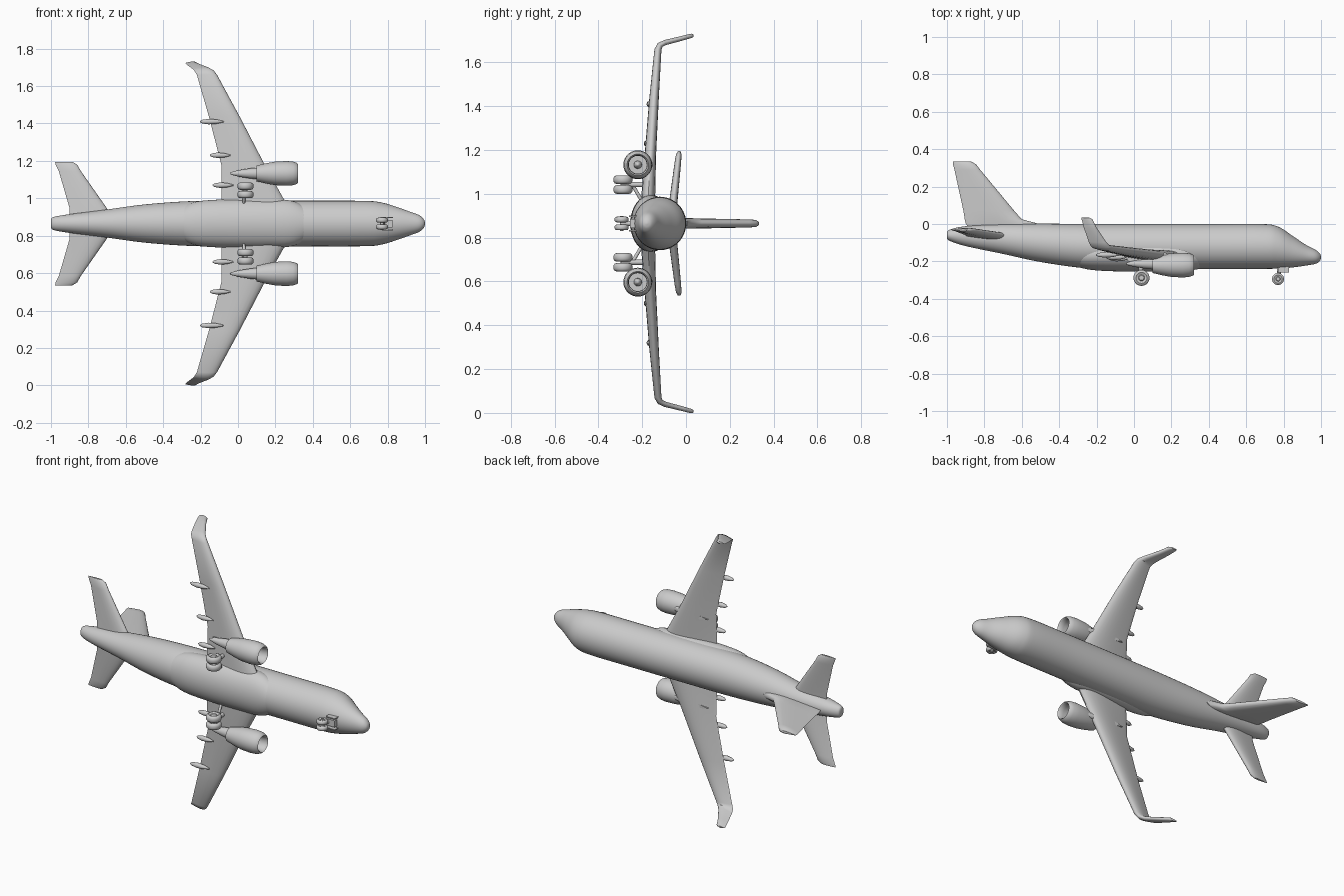
import bpy, bmesh, math
from mathutils import Vector

if "Cube" in bpy.data.objects:
    bpy.data.objects.remove(bpy.data.objects["Cube"])

MID = 0.865  # height of the centre plane; the aircraft lies on its side, nose to +x, roof to +y
grey = bpy.data.materials.new("matte_grey")
grey.diffuse_color = (0.6, 0.6, 0.6, 1)
grey.use_nodes = True
grey.node_tree.nodes["Principled BSDF"].inputs["Base Color"].default_value = grey.diffuse_color


def loft(name, rings, angle=40):
    """Skin a list of closed rings and cap both ends."""
    bm = bmesh.new()
    loops = [[bm.verts.new(p) for p in r] for r in rings]
    n = len(loops[0])
    for a, b in zip(loops, loops[1:]):
        for i in range(n):
            bm.faces.new((a[i], a[(i + 1) % n], b[(i + 1) % n], b[i]))
    bm.faces.new(loops[0])
    bm.faces.new(loops[-1])
    bmesh.ops.recalc_face_normals(bm, faces=bm.faces)
    me = bpy.data.meshes.new(name)
    bm.to_mesh(me)
    bm.free()
    ob = bpy.data.objects.new(name, me)
    bpy.context.collection.objects.link(ob)
    me.materials.append(grey)
    bpy.ops.object.select_all(action='DESELECT')
    ob.select_set(True)
    bpy.context.view_layer.objects.active = ob
    bpy.ops.object.shade_smooth_by_angle(angle=math.radians(angle))
    return ob


def ring_x(x, y, z, ry, rz, n=40):
    """Ellipse facing along x."""
    return [Vector((x, y + ry * math.cos(t), z + rz * math.sin(t)))
            for t in (2 * math.pi * i / n for i in range(n))]


def body(name, rows):
    """Fuselage-like loft from (x, top, bottom, half width)."""
    return loft(name, [ring_x(x, (t + b) / 2, MID, (t - b) / 2, w) for x, t, b, w in rows])


def smooth_rows(rows, steps=5):
    """Catmull-Rom interpolation between stations."""
    out = []
    for i in range(len(rows) - 1):
        p = [rows[max(0, min(len(rows) - 1, i + k))] for k in (-1, 0, 1, 2)]
        for s in range(steps):
            t = s / steps
            out.append([0.5 * (2 * b + (c - a) * t + (2 * a - 5 * b + 4 * c - d) * t * t
                               + (3 * b - a - 3 * c + d) * t ** 3) for a, b, c, d in zip(*p)])
    return out + [rows[-1]]


def section(lead, trail, thick, normal, n=24):
    """Aerofoil ring from leading to trailing point, thickened along normal."""
    lead, trail, normal = Vector(lead), Vector(trail), Vector(normal).normalized()
    pts = []
    for i in range(n):
        a = 2 * math.pi * i / n
        u = (1 - math.cos(a)) / 2
        h = math.sin(a) * (0.5 + 0.32 * math.cos(a)) * thick
        pts.append(lead.lerp(trail, u) + normal * h)
    return pts


def revolve_x(name, profile, y, z, n=32):
    """Turned part from (x, radius)."""
    return loft(name, [ring_x(x, y, z, r, r, n) for x, r in profile])


def wheel(name, x, y, z, r, w):
    """Tyre with rounded shoulders and a dished hub, axle along z."""
    prof = [(-.5, .3), (-.36, .4), (-.4, .55), (-.5, .68), (-.42, .88), (-.2, 1),
            (.2, 1), (.42, .88), (.5, .68), (.4, .55), (.36, .4), (.5, .3)]
    loft(name, [[Vector((x + r * k * math.cos(t), y + r * k * math.sin(t), z + w * h))
                 for t in (2 * math.pi * i / 24 for i in range(24))] for h, k in prof])


def strut(name, a, b, r):
    """Round bar between two points."""
    a, b = Vector(a), Vector(b)
    q = (b - a).to_track_quat('Z', 'Y')
    loft(name, [[p + q @ Vector((r * math.cos(t), r * math.sin(t), 0))
                 for t in (2 * math.pi * i / 12 for i in range(12))] for p in (a, b)])


# Fuselage with drooping nose and upswept tail
body("fuselage", smooth_rows([
    (-1.0, -.045, -.075, .02), (-.985, -.03, -.09, .035), (-.9, -.012, -.118, .05),
    (-.7, 0, -.16, .075), (-.5, .002, -.203, .102), (-.25, 0, -.237, .12),
    (0, 0, -.24, .122), (.4, 0, -.24, .122), (.68, 0, -.24, .121), (.77, -.014, -.238, .112),
    (.85, -.065, -.232, .088), (.92, -.112, -.222, .063), (.97, -.138, -.213, .044),
    (.993, -.157, -.199, .023), (1.0, -.175, -.183, .004)]))

# Belly fairing around the wing root
body("belly_fairing", smooth_rows([
    (-.36, -.12, -.21, .05), (-.25, -.09, -.242, .11), (-.1, -.07, -.253, .128),
    (.15, -.07, -.254, .13), (.3, -.09, -.248, .118), (.42, -.13, -.225, .05)]))

# Vertical fin with dorsal fillet
loft("tail_fin", [section((lx, y, MID), (tx, y, MID), th, (0, 0, 1)) for lx, tx, y, th in [
    (-.5, -.88, -.03, .04), (-.52, -.9, .004, .042), (-.6, -.905, .025, .042),
    (-.64, -.912, .07, .04), (-.822, -.96, .29, .032), (-.845, -.968, .32, .028),
    (-.87, -.968, .333, .012)]])

for s, side in ((1, "left"), (-1, "right")):
    def P(x, y, d):
        return (x, y, MID + s * d)

    # Main wing flowing into the upturned winglet: lead x, trail x, y, span, thickness, normal tilt
    wing = [(.3, -.09, -.175, .05, .055, 0), (.245, -.088, -.172, .13, .055, 0),
            (.145, -.088, -.163, .31, .046, 0), (.01, -.155, -.146, .57, .038, 0),
            (-.112, -.22, -.128, .795, .028, .1), (-.128, -.232, -.118, .815, .024, .7),
            (-.15, -.242, -.095, .826, .021, 1.3), (-.2, -.268, -.02, .845, .019, 1.35),
            (-.222, -.28, .025, .857, .017, 1.35), (-.24, -.28, .034, .859, .01, 1.35)]
    loft("wing_" + side, [section(P(lx, y, d), P(tx, y, d), th, (0, math.cos(a), -s * math.sin(a)))
                          for lx, tx, y, d, th, a in wing])

    # Tailplane
    tail = [(-.66, -.9, -.065, .02, .036), (-.7, -.9, -.06, .08, .034), (-.84, -.958, -.037, .28, .026),
            (-.86, -.975, -.033, .315, .022), (-.885, -.978, -.031, .33, .01)]
    loft("tailplane_" + side, [section(P(lx, y, d), P(tx, y, d), th, (0, 1, 0)) for lx, tx, y, d, th in tail])

    # Engine nacelle with hollow intake, exhaust core, spinner and pylon
    ez = MID + s * .268
    revolve_x("nacelle_" + side, [
        (.1, .03), (.1, .042), (.15, .054), (.2, .063), (.26, .066), (.295, .063), (.315, .056),
        (.322, .049), (.315, .043), (.29, .041), (.25, .041), (.25, .01)], -.22, ez)
    revolve_x("exhaust_core_" + side, [(-.04, .006), (.0, .017), (.07, .028), (.12, .032)], -.212, ez, 20)
    revolve_x("spinner_" + side, [(.24, .02), (.265, .016), (.283, .008), (.288, .001)], -.22, ez, 20)
    loft("pylon_" + side, [section((lx, y, ez), (tx, y, ez), .03, (0, 0, 1)) for lx, tx, y in
                           [(.24, -.03, -.2), (.22, -.05, -.165), (.13, -.04, -.145)]])

    # Flap track fairings under the trailing edge
    for i, (x, y, d, h) in enumerate([(-.085, -.185, .205, .05), (-.1, -.178, .365, .05),
                                      (-.145, -.165, .545, .058)]):
        revolve_x(f"flap_fairing_{side}_{i}", [(x - h, .003), (x - h * .8, .01), (x - h * .2, .015),
                                               (x + h * .5, .012), (x + h * 1.2, .003)], y, MID + s * d, 14)

    # Main landing gear: twin wheels, axle, leg and side brace
    for i, d in enumerate((.155, .2)):
        wheel(f"main_wheel_{side}_{i}", .04, -.288, MID + s * d, .043, .039)
    strut("main_axle_" + side, P(.04, -.288, .14), P(.04, -.288, .215), .01)
    strut("main_leg_" + side, P(.04, -.288, .1775), P(.03, -.16, .1775), .012)
    strut("main_brace_" + side, P(.035, -.245, .1775), P(.03, -.2, .1), .008)

    # Nose wheels
    wheel("nose_wheel_" + side, .77, -.294, MID + s * .018, .032, .026)

# Nose gear leg, axle and steering block
strut("nose_leg", (.77, -.294, MID), (.785, -.2, MID), .011)
strut("nose_axle", (.77, -.294, MID - .034), (.77, -.294, MID + .034), .008)
loft("nose_gear_block", [[Vector((x, y, MID + z)) for x, z in
                          ((.765, -.02), (.825, -.02), (.825, .02), (.765, .02))] for y in (-.255, -.22)])
for s in (1, -1):
    loft("nose_gear_door", [[Vector((x, y, MID + s * z)) for x, z in
                             ((.77, .03), (.83, .03), (.83, .036), (.77, .036))] for y in (-.26, -.22)])
